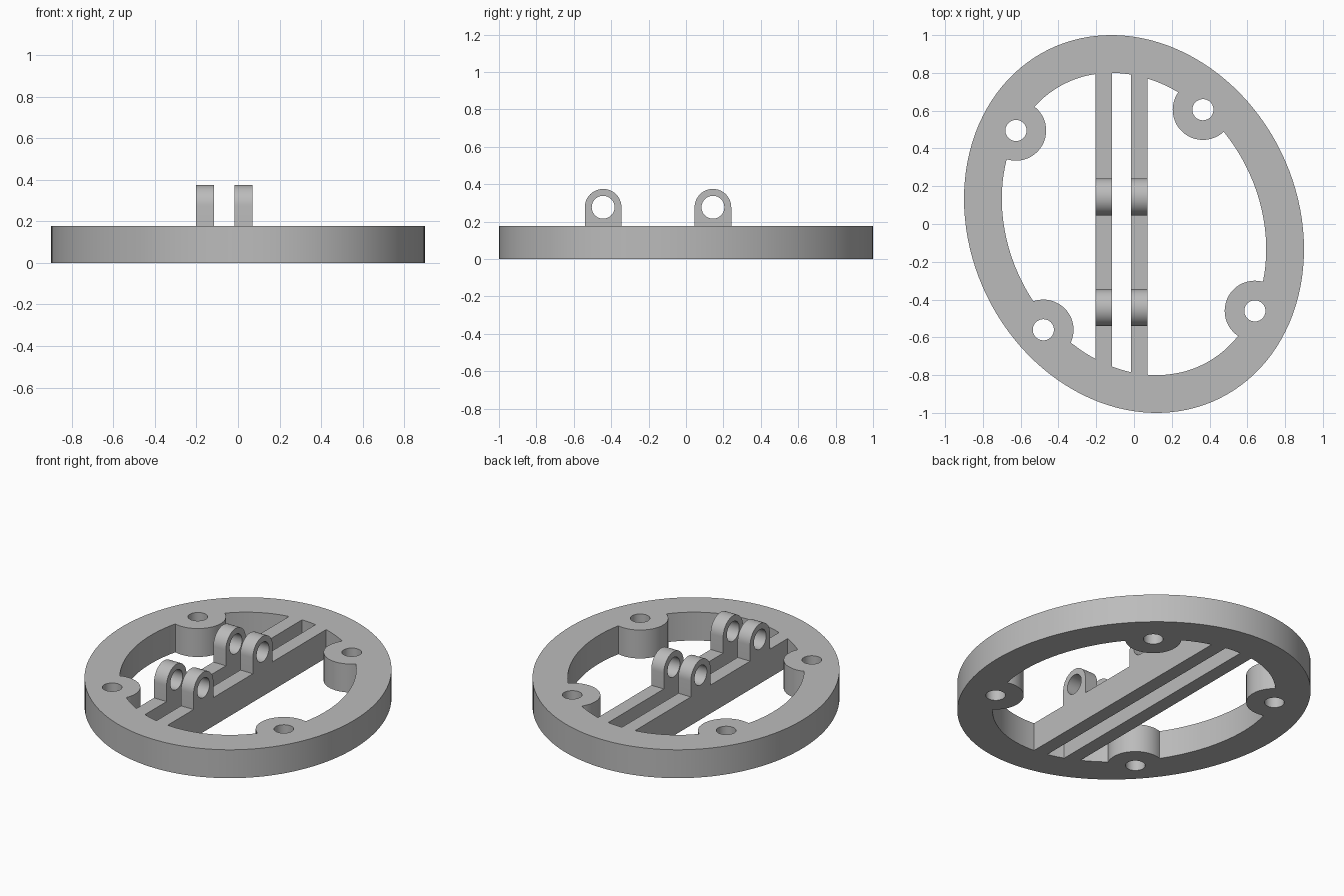
import bpy
import bmesh
from math import cos, sin, pi, sqrt, radians
from mathutils import Vector

cube = bpy.data.objects.get("Cube")
if cube:
    bpy.data.objects.remove(cube, do_unlink=True)

grey = bpy.data.materials.new("plain grey")
grey.use_nodes = True
colour = (0.5, 0.5, 0.5, 1)
grey.diffuse_color = colour
grey.node_tree.nodes["Principled BSDF"].inputs["Base Color"].default_value = colour

THICK = 0.178              # plate height
HALF_X, SKEW = 0.9, -0.12  # slanted oval: half width and lean
RIM = 0.2
BARS = [(-0.203, -0.116), (-0.016, 0.071)]
BOSSES = [(-0.625, 0.495), (0.365, 0.605), (-0.48, -0.56), (0.64, -0.46)]
LUG_Y = [-0.443, 0.144]
LUG_R, LUG_Z = 0.098, 0.277


def extrude(name, outline, shift):
    """Prism made by sweeping a closed outline along a vector."""
    bm = bmesh.new()
    face = bm.faces.new([bm.verts.new(p) for p in outline])
    swept = bmesh.ops.extrude_face_region(bm, geom=[face])["geom"]
    verts = [g for g in swept if isinstance(g, bmesh.types.BMVert)]
    bmesh.ops.translate(bm, verts=verts, vec=shift)
    bmesh.ops.recalc_face_normals(bm, faces=bm.faces)
    mesh = bpy.data.meshes.new(name)
    bm.to_mesh(mesh)
    bm.free()
    mesh.materials.append(grey)
    obj = bpy.data.objects.new(name, mesh)
    bpy.context.collection.objects.link(obj)
    return obj


def oval(inset, z, n=120):
    """Slanted oval, moved inward along its normals."""
    points = []
    for i in range(n):
        t = 2 * pi * i / n
        lean = SKEW / HALF_X
        x, y = HALF_X * cos(t), lean * cos(t) + sqrt(1 - lean ** 2) * sin(t)
        normal = Vector((x - SKEW * y, HALF_X ** 2 * y - SKEW * x, 0)).normalized()
        points.append(Vector((x, y, z)) - normal * inset)
    return points


def disc(x, y, r, z, n=48):
    return [(x + r * cos(2 * pi * i / n), y + r * sin(2 * pi * i / n), z) for i in range(n)]


def subtract(target, cutter):
    mod = target.modifiers.new("cut", 'BOOLEAN')
    mod.operation, mod.solver, mod.object = 'DIFFERENCE', 'EXACT', cutter
    bpy.context.view_layer.objects.active = target
    bpy.ops.object.modifier_apply(modifier=mod.name)
    bpy.data.objects.remove(cutter, do_unlink=True)


def smooth(obj):
    bpy.ops.object.select_all(action='DESELECT')
    obj.select_set(True)
    bpy.context.view_layer.objects.active = obj
    bpy.ops.object.shade_smooth_by_angle(angle=radians(30))


# Window shape: inner oval less the screw bosses and the two bars
window = extrude("window_cutter", oval(RIM, -0.1), (0, 0, 0.4))
for x, y in BOSSES:
    subtract(window, extrude("boss_cutter", disc(x, y, 0.16, -0.2), (0, 0, 0.6)))
for x0, x1 in BARS:
    strip = [(x0, -1.1, -0.2), (x1, -1.1, -0.2), (x1, 1.1, -0.2), (x0, 1.1, -0.2)]
    subtract(window, extrude("bar_cutter", strip, (0, 0, 0.6)))

# Base plate with rim, bosses and bars, then screw holes
plate = extrude("base_plate", oval(0, 0), (0, 0, THICK))
subtract(plate, window)
for x, y in BOSSES:
    subtract(plate, extrude("hole_cutter", disc(x, y, 0.056, -0.1), (0, 0, 0.4)))
smooth(plate)

# Round-topped hinge lugs, a pair on each bar
for side, (x0, x1) in zip(("right", "left"), BARS):
    for place, y in zip(("front", "back"), LUG_Y):
        arch = [(x0, y + LUG_R * cos(pi * i / 24), LUG_Z + LUG_R * sin(pi * i / 24))
                for i in range(25)]
        arch += [(x0, y - LUG_R, THICK), (x0, y + LUG_R, THICK)]
        lug = extrude(f"{place}_{side}_lug", arch, (x1 - x0, 0, 0))
        bore = [(x0 - 0.1, a, b) for a, b, _ in disc(y, LUG_Z, 0.061, 0)]
        subtract(lug, extrude("bore_cutter", bore, (0.3, 0, 0)))
        smooth(lug)
